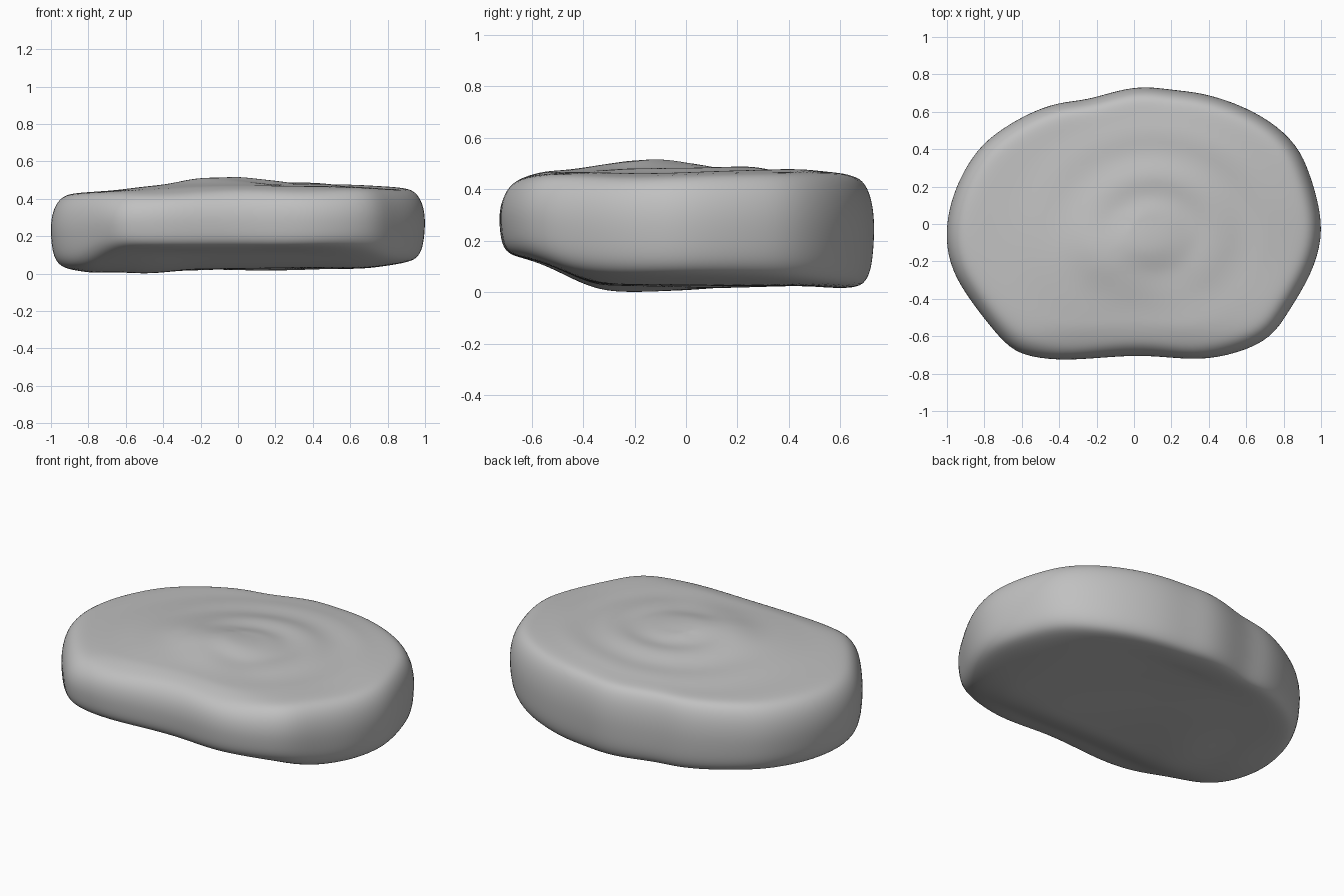
import bpy, bmesh, math
from mathutils import Vector

cube = bpy.data.objects.get("Cube")
if cube:
    bpy.data.objects.remove(cube, do_unlink=True)

# Plan outline of the stone, counter-clockwise from its left tip
OUTLINE = [(1, -.07), (.98, .1), (.93, .27), (.865, .42), (.72, .55), (.54, .64),
           (.36, .695), (.2, .71), (.06, .73), (-.08, .71), (-.25, .655), (-.4, .645),
           (-.55, .59), (-.7, .505), (-.83, .4), (-.93, .23), (-.98, .08), (-1, -.08),
           (-.965, -.25), (-.87, -.4), (-.77, -.53), (-.66, -.66), (-.55, -.705),
           (-.36, -.725), (-.1, -.7), (.1, -.695), (.34, -.725), (.55, -.685),
           (.73, -.605), (.82, -.46), (.94, -.27)]

# Edge section: (outline scale, height between underside and top)
EDGE = [(.89, 1), (.94, .97), (.975, .89), (1, .76), (1.012, .58),
        (1.008, .38), (.998, .2), (.975, .08), (.93, .01)]
FLAT = [i / 14 for i in range(1, 12)]
SECTION = [(s, 1) for s in FLAT] + EDGE + [(s, 0) for s in reversed(FLAT)]


def bump(x, y, cx, cy, wx, wy):
    return math.exp(-((x - cx) / wx) ** 2 - ((y - cy) / wy) ** 2)


def ramp(v, low, high):
    t = max(0, min(1, (v - low) / (high - low)))
    return t * t * (3 - 2 * t)


def top(x, y):
    # Broad mound, low left rim, raised back and faint curved ridges
    z = .45 + .022 * x + .055 * bump(x, y, -.08, -.15, .55, .48)
    z += .022 * bump(x, y, -.08, -.14, .26, .16)
    z += .018 * bump(x, y, .35, .4, .4, .35) - .015 * bump(x, y, .85, -.2, .2, .2)
    r = math.hypot(x - .1, (y + .05) * 1.15)
    z += .009 * math.sin(r * 22) * ramp(r, .08, .25) * bump(x, y, .2, .1, .6, .45)
    return z - .015 * bump(x, y, .2, -.3, .15, .12)


def bottom(x, y):
    # Shallow waves, with the front underside tucked upwards
    z = .035 - .03 * bump(x, y, -.5, -.2, .2, .3) - .025 * bump(x, y, -.8, -.1, .12, .3)
    z += .012 * math.sin(7 * x + 4 * y) * bump(x, y, 0, .2, .5, .4)
    z -= .02 * bump(x, y, 0, .63, .5, .1)
    z += .03 * ramp(x, .65, .95)
    return z + .11 * ramp(-y, .3, .66) * ramp(.95 - abs(x), 0, .25)


def point(x, y, h):
    low, high = bottom(x, y), top(x, y)
    # Soften the rounded front edge
    high -= .03 * ramp(-y, .56, .7)
    return Vector((x, y, low + (high - low) * h))


bm = bmesh.new()
rings = [[bm.verts.new(point(x * s, y * s, h)) for x, y in OUTLINE] for s, h in SECTION]
n = len(OUTLINE)
for a, b in zip(rings, rings[1:]):
    for i in range(n):
        j = (i + 1) % n
        bm.faces.new((a[i], b[i], b[j], a[j]))
for ring, h in ((rings[0], 1), (rings[-1], 0)):
    centre = bm.verts.new(point(0, 0, h))
    for i in range(n):
        bm.faces.new((centre, ring[i], ring[(i + 1) % n]))
bmesh.ops.recalc_face_normals(bm, faces=bm.faces)
for face in bm.faces:
    face.smooth = True

# Stand the stone on the ground
lowest = min(v.co.z for v in bm.verts)
for v in bm.verts:
    v.co.z -= lowest

mesh = bpy.data.meshes.new("stone")
bm.to_mesh(mesh)
bm.free()
stone = bpy.data.objects.new("stone", mesh)
bpy.context.collection.objects.link(stone)
stone.modifiers.new("smooth", "SUBSURF").levels = 2

# Plain grey stone
grey = bpy.data.materials.new("stone grey")
grey.use_nodes = True
colour = (.53, .53, .53, 1)
grey.diffuse_color = colour
grey.node_tree.nodes["Principled BSDF"].inputs["Base Color"].default_value = colour
mesh.materials.append(grey)
